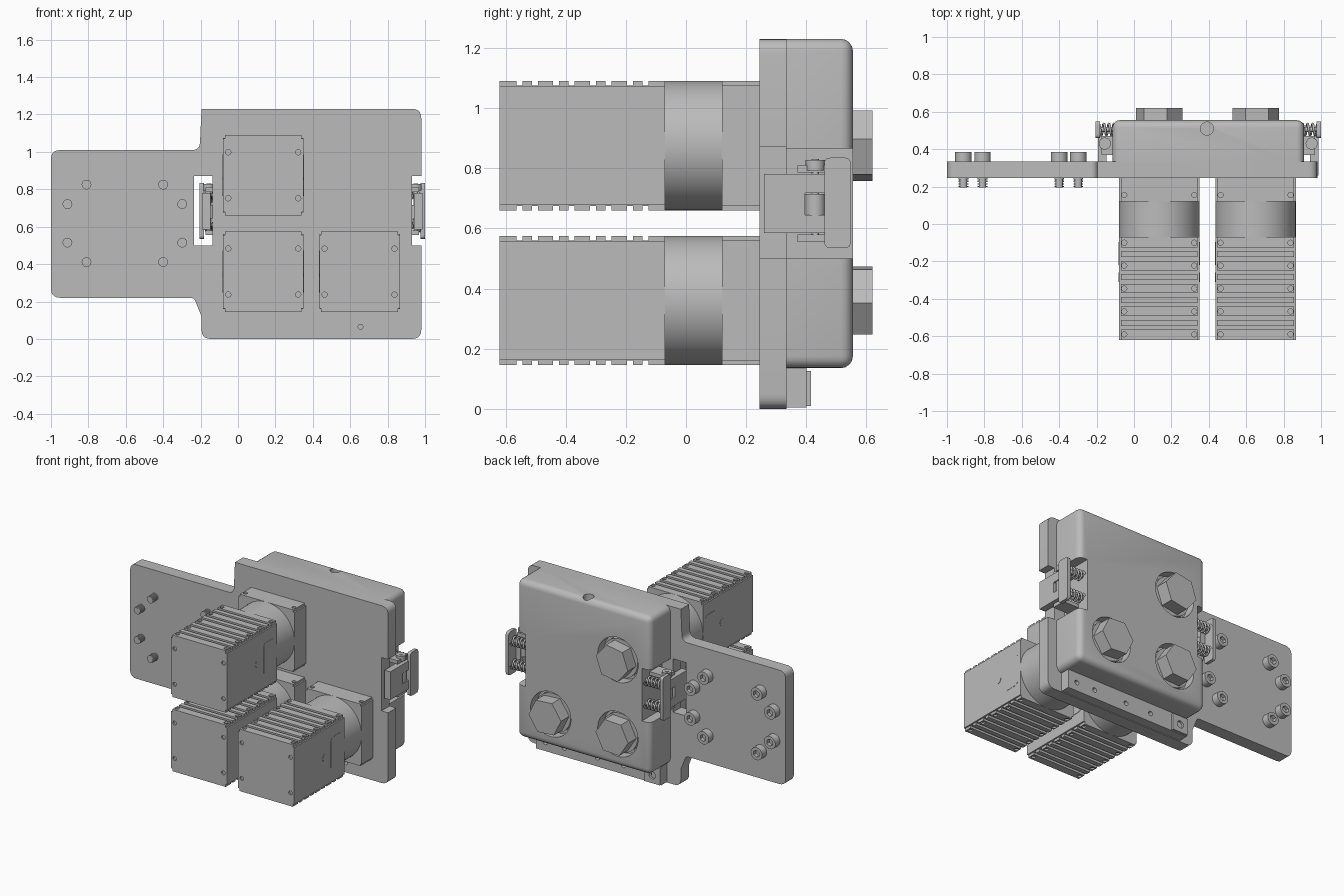
import bpy, bmesh, math
from mathutils import Vector, Matrix

if "Cube" in bpy.data.objects:
    bpy.data.objects.remove(bpy.data.objects["Cube"])

grey = bpy.data.materials.new("machine grey")
grey.use_nodes = True
COLOUR = (0.5, 0.5, 0.5, 1)
grey.diffuse_color = COLOUR
next(n for n in grey.node_tree.nodes if n.type == 'BSDF_PRINCIPLED').inputs["Base Color"].default_value = COLOUR

TURN = {'X': Matrix.Rotation(math.pi / 2, 4, 'Y'),
        'Y': Matrix.Rotation(-math.pi / 2, 4, 'X'),
        'Z': Matrix.Identity(4)}


def finish(name, bm):
    bmesh.ops.recalc_face_normals(bm, faces=bm.faces)
    mesh = bpy.data.meshes.new(name)
    bm.to_mesh(mesh)
    bm.free()
    mesh.materials.append(grey)
    ob = bpy.data.objects.new(name, mesh)
    bpy.context.collection.objects.link(ob)
    return ob


def box(name, lo, hi, bevel=0, edge_rule=None):
    lo, hi = Vector(lo), Vector(hi)
    bm = bmesh.new()
    bmesh.ops.create_cube(bm, size=1)
    for v in bm.verts:
        v.co = (lo + hi) / 2 + v.co * (hi - lo)
    if bevel:
        edges = [e for e in bm.edges if edge_rule is None or edge_rule(e)]
        bmesh.ops.bevel(bm, geom=edges, offset=bevel, segments=4, profile=0.5, affect='EDGES')
    return finish(name, bm)


def rod(name, centre, radius, length, axis='Y', sides=24, spin=0):
    bm = bmesh.new()
    bmesh.ops.create_cone(bm, cap_ends=True, segments=sides, radius1=radius, radius2=radius, depth=length,
                          matrix=Matrix.Translation(centre) @ TURN[axis] @ Matrix.Rotation(spin, 4, 'Z'))
    return finish(name, bm)


def prism(name, corners, to_3d, lo, hi):
    """Extrude an outline of (u, v, corner radius)."""
    pts = []
    for i, (u, v, r) in enumerate(corners):
        p = Vector((u, v))
        if not r:
            pts.append(p)
            continue
        a = p + (Vector(corners[i - 1][:2]) - p).normalized() * r
        b = p + (Vector(corners[(i + 1) % len(corners)][:2]) - p).normalized() * r
        for k in range(6):
            t = k / 5
            pts.append(a * (1 - t) ** 2 + p * 2 * t * (1 - t) + b * t ** 2)
    bm = bmesh.new()
    ends = [[bm.verts.new(to_3d(p.x, p.y, w)) for p in pts] for w in (lo, hi)]
    for end in ends:
        bm.faces.new(end)
    for i in range(len(pts)):
        bm.faces.new((ends[0][i - 1], ends[0][i], ends[1][i], ends[1][i - 1]))
    return finish(name, bm)


def cut(ob, *cutters):
    for c in cutters:
        c.hide_render = True
        m = ob.modifiers.new("cut", 'BOOLEAN')
        m.operation, m.solver, m.object = 'DIFFERENCE', 'EXACT', c
    bpy.context.view_layer.update()
    mesh = bpy.data.meshes.new_from_object(ob.evaluated_get(bpy.context.evaluated_depsgraph_get()))
    ob.modifiers.clear()
    ob.data = mesh
    for c in cutters:
        bpy.data.objects.remove(c)


def xz(u, v, w):
    return (u, w, v)


def yz(u, v, w):
    return (w, u, v)


def rect(u0, u1, v0, v1, r):
    return [(u0, v0, r), (u1, v0, r), (u1, v1, r), (u0, v1, r)]


MIDDLE = 0.397                       # centre of the gearbox
MOTORS = [(0.135, 0.875), (0.135, 0.36), (0.65, 0.36)]

# Mounting plate with side arm
plate = prism("mounting_plate", [
    (-1, .22, .05), (-.235, .22, .02), (-.195, .12, 0), (-.195, 0, .05), (.98, 0, .05),
    (.98, 1.23, .05), (-.195, 1.23, 0), (-.205, 1.01, .04), (-1, 1.01, .05)], xz, .245, .335)
cut(plate, box("notch", (-.235, .2, .5), (-.135, .4, .87)),
    box("notch", (.93, .2, .5), (1.1, .4, .87)),
    rod("hole", (.655, .3, .065), .013, .4))

# Gearbox cover with rounded back edges, bolt recesses and latch pockets
cover = box("gearbox_cover", (-.115, .33, .135), (.91, .555, 1.23), .04,
            lambda e: max(v.co.y for v in e.verts) > .5)
recesses = [rod("recess", (x, .555, z), .155, .14, sides=40) for x, z in MOTORS]
pockets = [box("pocket", (x - .065, .3, .5), (x + .065, .6, .865)) for x in (-.115, .91)]
cut(cover, *recesses, *pockets, rod("top_hole", (.39, .51, 1.23), .035, .2, 'Z'))

# Lower rail
rail = box("lower_rail", (-.09, .33, .005), (.87, .4, .14))
cut(rail, *[rod("hole", (x, .4, .065), .016, .06) for x in (.0, .2, .4, .655, .8)])
end_block = box("rail_end_block", (-.09, .33, .01), (.03, .415, .125))
cut(end_block, rod("hole", (-.03, .41, .065), .025, .06))

# Hex bolts in the recesses
for i, (x, z) in enumerate(MOTORS):
    rod("bolt_washer", (x, .505, z), .135, .05, sides=40)
    rod("hex_bolt", (x, .555, z), .125, .13, sides=6, spin=math.radians(80 + 7 * i))
    rod("recess_pin", (x - .1, .49, z - .1), .012, .03, sides=12)

# Motors
for mx, mz in MOTORS:
    H = .215
    body = box("motor_body", (mx - H, -.62, mz - .197), (mx + H, -.07, mz + .197))
    dimples = [rod("dimple", (mx + sx * .187, -.62, mz + sz * .123), .014, .02, sides=16)
               for sx in (-1, 1) for sz in (-1, 1)]
    cut(body, *dimples)
    rod("motor_neck", (mx, .025, mz), H, .19, sides=64)
    box("motor_flange", (mx - H, .12, mz - .2), (mx + H, .25, mz + .2))

    # Finned covers above and below, made as one comb profile
    centres = sorted(-.10 - .1225 * k - .061 + s * .026 for k in range(4) for s in (-1, 1))
    for side in (-1, 1):
        top, base, floor = mz + side * H, mz + side * .19, mz + side * .2
        comb = [(-.62, base, 0), (-.62, top, 0)]
        for c in centres:
            comb += [(c - .01, top, 0), (c - .01, floor, 0), (c + .01, floor, 0), (c + .01, top, 0)]
        comb += [(-.07, top, 0), (-.07, base, 0)]
        fins = prism("motor_fins", comb, yz, mx - .205, mx + .205)
        cut(fins, *[rod("hole", (mx + s * .187, -.10 - .1225 * k, top), .014, .022, 'Z', 12)
                    for k in range(5) for s in (-1, 1)])
        flange_cap = box("flange_cap", (mx - .205, .12, min(top, base)), (mx + .205, .25, max(top, base)))
        cut(flange_cap, *[rod("hole", (mx + s * .187, .155, top), .014, .022, 'Z', 12) for s in (-1, 1)])

        # Thin inspection panel and button on each flank
        face = mx + side * H
        prism("side_panel", rect(-.22, -.097, mz - .112, mz + .112, .03), yz, face - .002, face + .002)
        rod("side_button", (face, -.285, mz), .025, .004, 'X')

# Arm screws: ring of eight with socket heads
for sx in (-1, 1):
    for sz in (-1, 1):
        for dx, dz in ((.205, .207), (.307, .103)):
            x, z = -.605 + sx * dx, .618 + sz * dz
            head = rod("screw_head", (x, .358, z), .044, .054)
            cut(head, rod("socket", (x, .385, z), .024, .05, sides=6))
            rod("screw_shank", (x, .245, z), .02, .1, sides=16)
            for k in range(4):
                rod("screw_thread", (x, .2 + k * .014, z), .026, .007, sides=16)


def spring(name, x0, x1, y, z, r, turns):
    curve = bpy.data.curves.new(name, 'CURVE')
    curve.dimensions, curve.bevel_depth, curve.bevel_resolution = '3D', .007, 1
    n = turns * 12
    line = curve.splines.new('POLY')
    line.points.add(n)
    for i, p in enumerate(line.points):
        a = i * math.tau / 12
        p.co = (x0 + (x1 - x0) * i / n, y + r * math.cos(a), z + r * math.sin(a), 1)
    curve.materials.append(grey)
    bpy.context.collection.objects.link(bpy.data.objects.new(name, curve))


# Spring latches, mirrored about the gearbox centre
for side in (-1, 1):
    def span(a, b):
        return sorted((MIDDLE + side * a, MIDDLE + side * b))

    def latch_box(name, a, b, ylo, yhi, zlo, zhi):
        x0, x1 = span(a, b)
        return box(name, (x0, ylo, zlo), (x1, yhi, zhi))

    arm = latch_box("latch_arm", .545, .59, .26, .47, .585, .78)
    cut(arm, latch_box("window", .4, .8, .395, .465, .645, .718))
    x0, x1 = span(.58, .603)
    prism("latch_handle", rect(.46, .548, .535, .835, .02), yz, x0, x1)
    px = MIDDLE + side * .553
    rod("latch_pivot", (px, .43, .695), .013, .27, 'Z', 16)
    rod("pivot_head", (px, .43, .81), .032, .035, 'Z')
    rod("pivot_sleeve", (px, .43, .68), .034, .07, 'Z')
    for z0 in (.55, .78):
        latch_box("latch_bracket", .445, .57, .37, .47, z0 + .005, z0 + .03)
    for z in (.605, .765):
        spring("latch_spring", *span(.45, .585), .505, z, .03, 5)
        rod("spring_pin", (MIDDLE + side * .515, .505, z), .014, .14, 'X', 12)

# Smooth the round parts, keep hard edges
for ob in bpy.context.scene.objects:
    if ob.type == 'MESH' and grey.name in ob.data.materials:
        ob.select_set(True)
        bpy.context.view_layer.objects.active = ob
bpy.ops.object.shade_smooth_by_angle(angle=math.radians(32))
